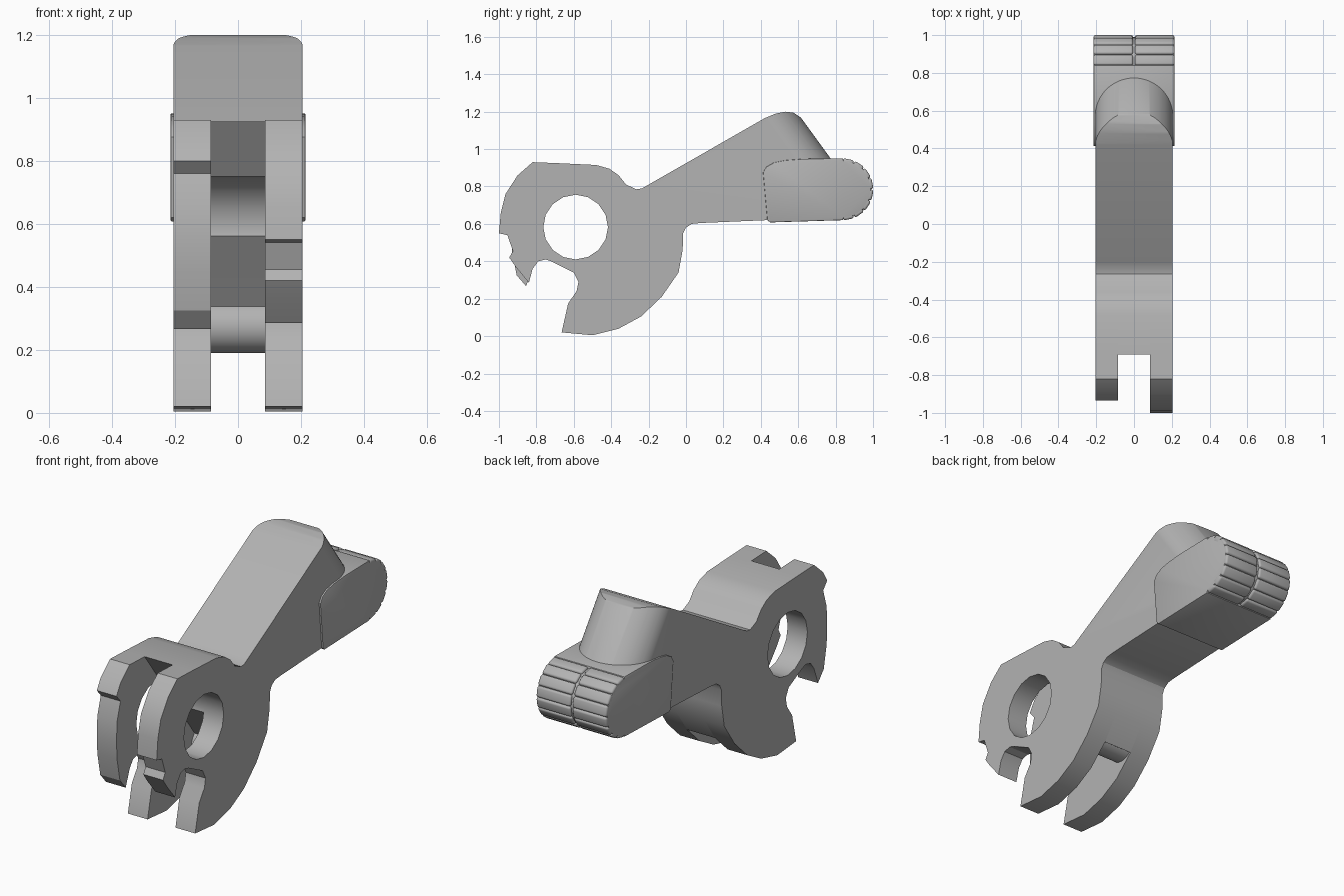
import bpy, bmesh
from math import radians, sin, cos, pi
from mathutils import Matrix, Vector

cube = bpy.data.objects.get("Cube")
if cube:
    bpy.data.objects.remove(cube, do_unlink=True)

grey = bpy.data.materials.new("plain grey")
grey.use_nodes = True
COLOUR = (0.45, 0.45, 0.45, 1)
grey.diffuse_color = COLOUR
grey.node_tree.nodes["Principled BSDF"].inputs["Base Color"].default_value = COLOUR


def make(name, bm):
    bmesh.ops.recalc_face_normals(bm, faces=bm.faces)
    mesh = bpy.data.meshes.new(name)
    bm.to_mesh(mesh)
    bm.free()
    mesh.materials.append(grey)
    ob = bpy.data.objects.new(name, mesh)
    bpy.context.collection.objects.link(ob)
    return ob


def prism(name, points, shift):
    """Close an outline of 3D points and sweep it along shift."""
    bm = bmesh.new()
    face = bm.faces.new([bm.verts.new(p) for p in points])
    top = bmesh.ops.extrude_face_region(bm, geom=[face])["geom"]
    verts = [v for v in top if isinstance(v, bmesh.types.BMVert)]
    bmesh.ops.translate(bm, verts=verts, vec=Vector(shift))
    return make(name, bm)


def slab(name, profile, x0, x1):
    return prism(name, [(x0, y, z) for y, z in profile], (x1 - x0, 0, 0))


def arc(cy, cz, r, start, end, n):
    angles = [radians(start + (end - start) * i / n) for i in range(n + 1)]
    return [(cy + r * cos(a), cz + r * sin(a)) for a in angles]


def activate(ob):
    bpy.ops.object.select_all(action='DESELECT')
    ob.select_set(True)
    bpy.context.view_layer.objects.active = ob


def cut(ob, cutter, operation):
    mod = ob.modifiers.new("cut", 'BOOLEAN')
    mod.operation, mod.object, mod.solver = operation, cutter, 'EXACT'
    activate(ob)
    bpy.ops.object.modifier_apply(modifier=mod.name)


def smooth(ob, degrees=28):
    activate(ob)
    bpy.ops.object.shade_smooth_by_angle(angle=radians(degrees))


HALF, SLOT = 0.205, 0.085

# Hub outline shared by both cheeks, from the top edge round to the lower hook
hub_top = [(-0.265, 0.785), (-0.32, 0.81), (-0.36, 0.86), (-0.41, 0.895),
           (-0.48, 0.915), (-0.69, 0.925)]
rim_back = [(-0.13, 0.21), (-0.04, 0.34), (-0.018, 0.46), (-0.015, 0.55), (0, 0.58)]
under = [(-0.79, 0.4), (-0.75, 0.41), (-0.72, 0.4), (-0.66, 0.37), (-0.6, 0.34),
         (-0.575, 0.29), (-0.585, 0.24), (-0.63, 0.175), (-0.665, 0.02),
         (-0.5, 0.005), (-0.36, 0.04), (-0.24, 0.105)]

# The two cheeks have different front edges
left_front = [(-0.82, 0.93), (-0.9, 0.86), (-0.965, 0.76), (-0.99, 0.66), (-1, 0.55),
              (-0.955, 0.54), (-0.925, 0.455), (-0.945, 0.42), (-0.91, 0.37),
              (-0.84, 0.285), (-0.82, 0.36)]
right_front = [(-0.82, 0.93), (-0.9, 0.86), (-0.935, 0.8), (-0.9, 0.76), (-0.93, 0.66),
               (-0.935, 0.55), (-0.93, 0.45), (-0.905, 0.325), (-0.855, 0.267),
               (-0.82, 0.36)]
left_cheek = slab("left_cheek", hub_top + left_front + under + rim_back, SLOT, HALF)
right_cheek = slab("right_cheek", hub_top + right_front + under + rim_back, -HALF, -SLOT)

# Web between the cheeks, with a sloping front
web = slab("center_web", hub_top + [(-0.25, 0.33), (-0.2, 0.26)] + rim_back, -SLOT, SLOT)
boss = slab("web_boss", arc(-0.2, 0.275, 0.085, 0, 345, 23), -SLOT, SLOT)

# Pivot hole through the hub
hole = slab("hole_cutter", arc(-0.59, 0.583, 0.173, 0, 337.5, 15), -0.5, 0.5)
for part in (left_cheek, right_cheek, web):
    cut(part, hole, 'DIFFERENCE')
    smooth(part)
smooth(boss)

# Lever arm, its head rounded by a slanted half cylinder
arm = slab("lever_arm", [
    (-0.265, 0.785), (-0.235, 0.79), (-0.2, 0.81), (0.42, 1.165), (0.48, 1.19),
    (0.53, 1.2), (0.575, 1.195), (0.62, 1.165), (0.82, 0.94), (0.8, 0.75),
    (0.6, 0.7), (0.43, 0.62), (0.08, 0.605), (0.03, 0.6), (0, 0.58)], -HALF, HALF)
r = HALF + 0.001
lean = -0.16 / 0.22
low, high = 0.3, 1.5
plan = [(-r, -2)] + [(x, y) for x, y in arc(0, 0.567, r, 180, 0, 32)] + [(r, -2)]
head = prism("head_cutter", [(x, y + lean * (low - 0.95), low) for x, y in plan],
             (0, lean * (high - low), high - low))
cut(arm, head, 'INTERSECT')
smooth(arm)
for cutter in (hole, head):
    bpy.data.objects.remove(cutter, do_unlink=True)

# Thumb pad, slightly wider than the arm
PAD = 0.214
CY, CZ = 0.836, 0.785
pad = slab("thumb_pad", [
    (0.435, 0.62), (0.412, 0.875), (0.43, 0.905), (0.47, 0.928), (0.53, 0.94),
    (0.63, 0.948), (0.84, 0.951)] + arc(CY, CZ, 0.153, 88, -88, 16)
    + [(0.84, 0.62), (0.45, 0.608)], -PAD, PAD)
bevel = pad.modifiers.new("soft edges", 'BEVEL')
bevel.width, bevel.segments, bevel.limit_method = 0.004, 2, 'ANGLE'
bevel.angle_limit = radians(60)
activate(pad)
bpy.ops.object.modifier_apply(modifier=bevel.name)
smooth(pad)

# Grip ridges in two rows round the end of the pad
bm = bmesh.new()
GAP, COUNT = 0.006, 8
width = PAD - GAP
for side in (-1, 1):
    for i in range(COUNT):
        a = radians(-78 + 156 * i / (COUNT - 1))
        place = (Matrix.Translation((side * (GAP + width / 2), CY, CZ))
                 @ Matrix.Rotation(a, 4, 'X')
                 @ Matrix.Translation((0, 0.143, 0))
                 @ Matrix.Diagonal((width, 0.042, 0.058, 1)))
        bmesh.ops.create_cube(bm, size=1, matrix=place)
bmesh.ops.bevel(bm, geom=bm.edges[:], offset=0.011, segments=3, profile=0.5,
                affect='EDGES')
ridges = make("grip_ridges", bm)
smooth(ridges, 40)
